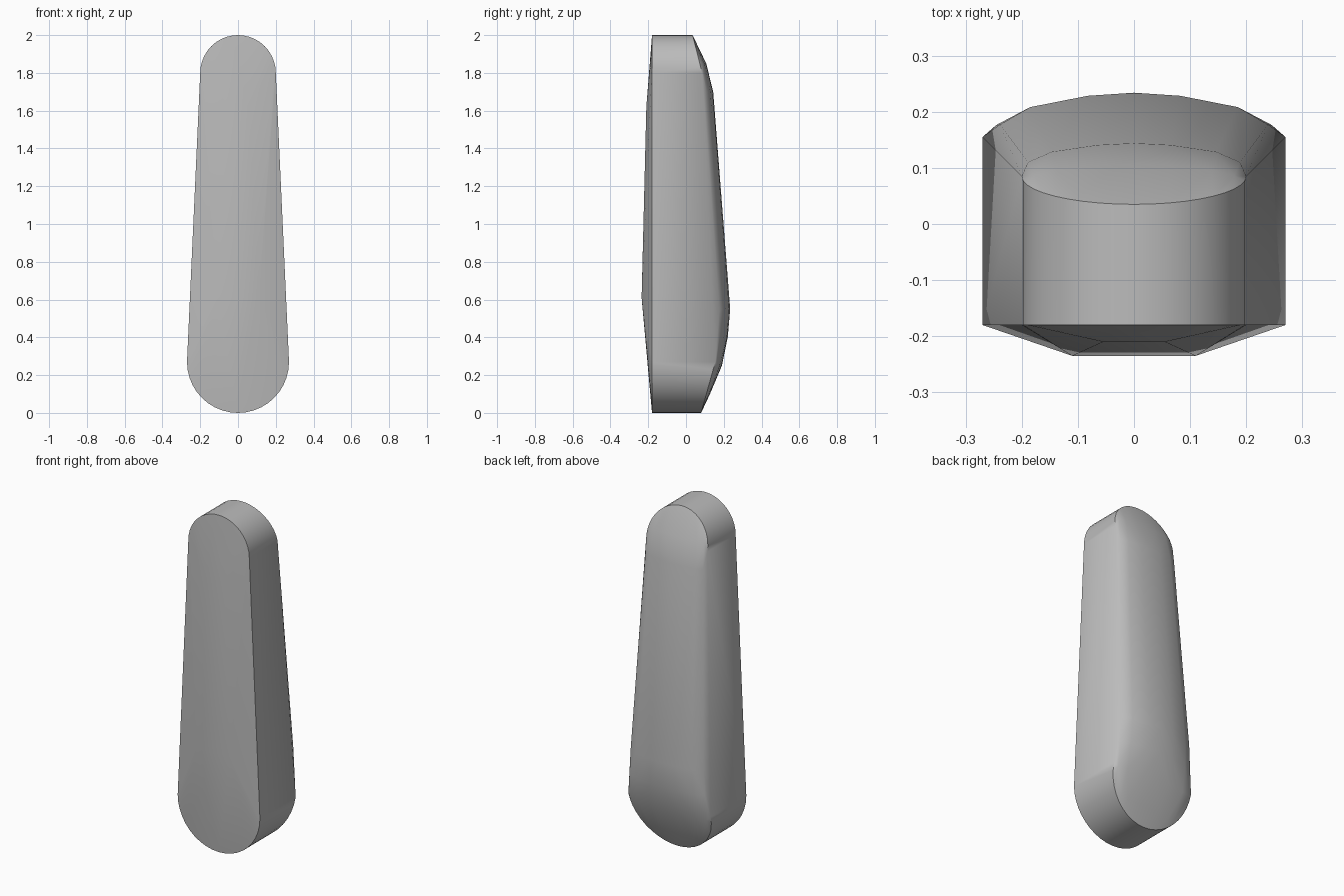
import bpy, bmesh
from math import sin, cos, pi, radians

cube = bpy.data.objects.get("Cube")
if cube:
    bpy.data.objects.remove(cube, do_unlink=True)

grey = bpy.data.materials.new("mid grey")
grey.use_nodes = True
grey.diffuse_color = (0.5, 0.5, 0.5, 1)
grey.node_tree.nodes["Principled BSDF"].inputs["Base Color"].default_value = (0.5, 0.5, 0.5, 1)

STEPS = 20
LOW_R, TOP_R = 0.27, 0.2


def outline():
    """Tapered rounded outline in x and z."""
    top = [(TOP_R * cos(pi * i / STEPS), 2 - TOP_R + TOP_R * sin(pi * i / STEPS))
           for i in range(STEPS + 1)]
    low = [(-LOW_R * cos(pi * i / STEPS), LOW_R - LOW_R * sin(pi * i / STEPS))
           for i in range(STEPS + 1)]
    return top + low


def rim_depth(z):
    """Depth of the back edge at a given height."""
    low, high = LOW_R, 2 - TOP_R
    if z < low:
        return 0.08 + 0.075 * z / low
    if z > high:
        return 0.085 - 0.05 * (z - high) / TOP_R
    return 0.155 - 0.07 * (z - low) / (high - low)


points = []
for x, z in outline():
    points += [(x, -0.18, z), (x, rim_depth(z), z)]

# Front ridge
for side in (-1, 1):
    points += [(side * 0.11, -0.235, 0.61), (side * 0.055, -0.21, 1.62)]

# Domed back: height, half width, crown depth
sections = [(0.1, 0.2, 0.127), (0.25, 0.268, 0.19), (0.4, 0.264, 0.221),
            (0.55, 0.257, 0.234), (1.7, 0.203, 0.144), (1.85, 0.192, 0.107)]
for z, half, crown in sections:
    rise = crown - rim_depth(z)
    for u, drop in ((0, 0), (0.32, 0.06), (0.72, 0.28), (0.93, 0.62)):
        for side in (-1, 1):
            points.append((side * u * half, crown - drop * rise, z))

# Close the body around its sections
bm = bmesh.new()
for p in points:
    bm.verts.new(p)
bmesh.ops.remove_doubles(bm, verts=bm.verts, dist=0.0005)
bmesh.ops.convex_hull(bm, input=bm.verts)
bmesh.ops.delete(bm, geom=[v for v in bm.verts if not v.link_faces], context='VERTS')
bmesh.ops.dissolve_limit(bm, angle_limit=radians(0.5), verts=bm.verts, edges=bm.edges)
bmesh.ops.recalc_face_normals(bm, faces=bm.faces)
mesh = bpy.data.meshes.new("tapered_body")
bm.to_mesh(mesh)
bm.free()
mesh.materials.append(grey)
body = bpy.data.objects.new("tapered_body", mesh)
bpy.context.collection.objects.link(body)

bpy.ops.object.select_all(action='DESELECT')
body.select_set(True)
bpy.context.view_layer.objects.active = body
bpy.ops.object.shade_smooth_by_angle(angle=radians(30))
